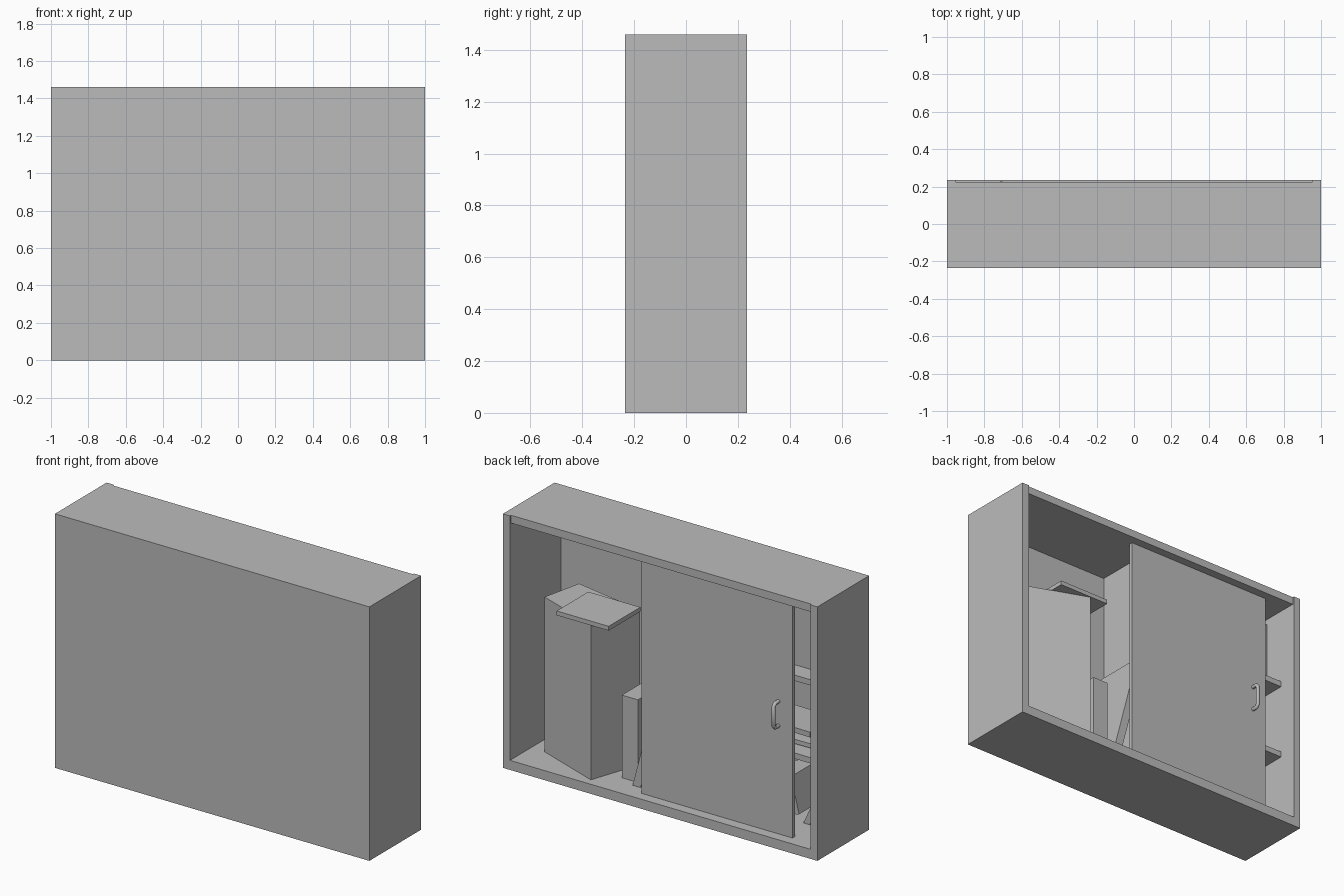
import bpy, bmesh
from math import radians, cos, sin, pi
from mathutils import Matrix, Vector

cube = bpy.data.objects.get("Cube")
if cube:
    bpy.data.objects.remove(cube, do_unlink=True)

grey = bpy.data.materials.new("plain_grey")
grey.use_nodes = True
grey.diffuse_color = (0.5, 0.5, 0.5, 1)
grey.node_tree.nodes["Principled BSDF"].inputs["Base Color"].default_value = (0.5, 0.5, 0.5, 1)


def add_mesh(name, bm):
    bmesh.ops.recalc_face_normals(bm, faces=bm.faces)
    mesh = bpy.data.meshes.new(name)
    bm.to_mesh(mesh)
    bm.free()
    mesh.materials.append(grey)
    obj = bpy.data.objects.new(name, mesh)
    bpy.context.collection.objects.link(obj)
    return obj


def box(name, x, y, z, turn=0, tilt=0):
    """Box from min/max ranges, turned about z and tilted about y at its centre."""
    size = [r[1] - r[0] for r in (x, y, z)]
    mid = Vector([(r[0] + r[1]) / 2 for r in (x, y, z)])
    bm = bmesh.new()
    bmesh.ops.create_cube(bm, size=1)
    bmesh.ops.scale(bm, vec=size, verts=bm.verts)
    spin = Matrix.Rotation(radians(turn), 4, 'Z') @ Matrix.Rotation(radians(tilt), 4, 'Y')
    bmesh.ops.transform(bm, matrix=Matrix.Translation(mid) @ spin, verts=bm.verts)
    return add_mesh(name, bm)


def prism(name, outline, axis, low, high):
    """Extrude a flat outline along an axis (1 = y, 2 = z)."""
    bm = bmesh.new()
    place = (lambda a, b: (a, low, b)) if axis == 1 else (lambda a, b: (a, b, low))
    face = bm.faces.new([bm.verts.new(place(a, b)) for a, b in outline])
    side = bmesh.ops.extrude_face_region(bm, geom=[face])["geom"]
    shift = Vector((0, 0, 0))
    shift[axis] = high - low
    bmesh.ops.translate(bm, vec=shift, verts=[v for v in side if isinstance(v, bmesh.types.BMVert)])
    return add_mesh(name, bm)


W, D, H = 1.0, 0.235, 1.46
IN = 0.955          # inner half width
FLOOR = 0.055

# Cabinet shell
for name, s in (("left_side", 1), ("right_side", -1)):
    box(name, sorted((s * IN, s * W)), (-D, D), (0, H))
box("bottom_panel", (-IN, IN), (-D, D), (0, FLOOR))
box("top_panel", (-IN, IN), (-D, 0.225), (H - 0.045, H))
box("closing_panel", (-IN, IN), (-D, -0.228), (FLOOR, H - 0.045))
box("divider", (-0.02, 0.026), (-0.228, 0.145), (FLOOR, H - 0.045))

# Shelves in the right half
for name, z in (("upper_shelf", 0.934), ("lower_shelf", 0.486)):
    box(name, (-IN, -0.02), (-0.228, 0.125), (z, z + 0.033))

# Sliding door
box("sliding_door", (-0.80, 0.16), (0.153, 0.175), (FLOOR, H - 0.045))

# Door handle: a bent round bar
curve = bpy.data.curves.new("door_handle", 'CURVE')
curve.dimensions = '3D'
curve.bevel_depth = 0.011
curve.bevel_resolution = 2
curve.use_fill_caps = True
line = curve.splines.new('POLY')
path = [(0.172, -0.07), (0.205, -0.07), (0.218, -0.055),
        (0.218, 0.055), (0.205, 0.07), (0.172, 0.07)]
line.points.add(len(path) - 1)
for p, (y, z) in zip(line.points, path):
    p.co = (-0.71, y, 0.747 + z, 1)
curve.materials.append(grey)
handle = bpy.data.objects.new("door_handle", curve)
bpy.context.collection.objects.link(handle)

# Stored things in the left half
prism("tall_box", [(0.868, 0.045), (0.472, 0.19), (0.37, -0.11), (0.815, -0.193)], 2, FLOOR, 0.945)
box("flat_case", (0.356, 0.687), (-0.094, 0.194), (0.945, 0.97))
box("narrow_box", (0.253, 0.355), (-0.2, 0.076), (FLOOR, 0.53))
prism("leaning_board", [(0.255, FLOOR), (0.205, FLOOR), (0.03, 0.722), (0.078, 0.735)], 1, -0.2, 0.12)

# Stored things in the right half
box("shelf_box", (-0.94, -0.2), (-0.22, 0.02), (0.967, 1.37))
box("lower_slab", (-0.9, -0.35), (-0.17, 0.06), (0.535, 0.56), 6, -3)
box("upper_slab", (-0.88, -0.38), (-0.16, 0.07), (0.605, 0.635), -8, 4)
box("tilted_box", (-0.74, -0.46), (-0.18, 0.06), (0.1, 0.31), 0, 14)
prism("leaning_panel", [(-0.74, FLOOR), (-0.78, FLOOR), (-0.92, 0.36), (-0.885, 0.375)], 1, -0.2, -0.01)
